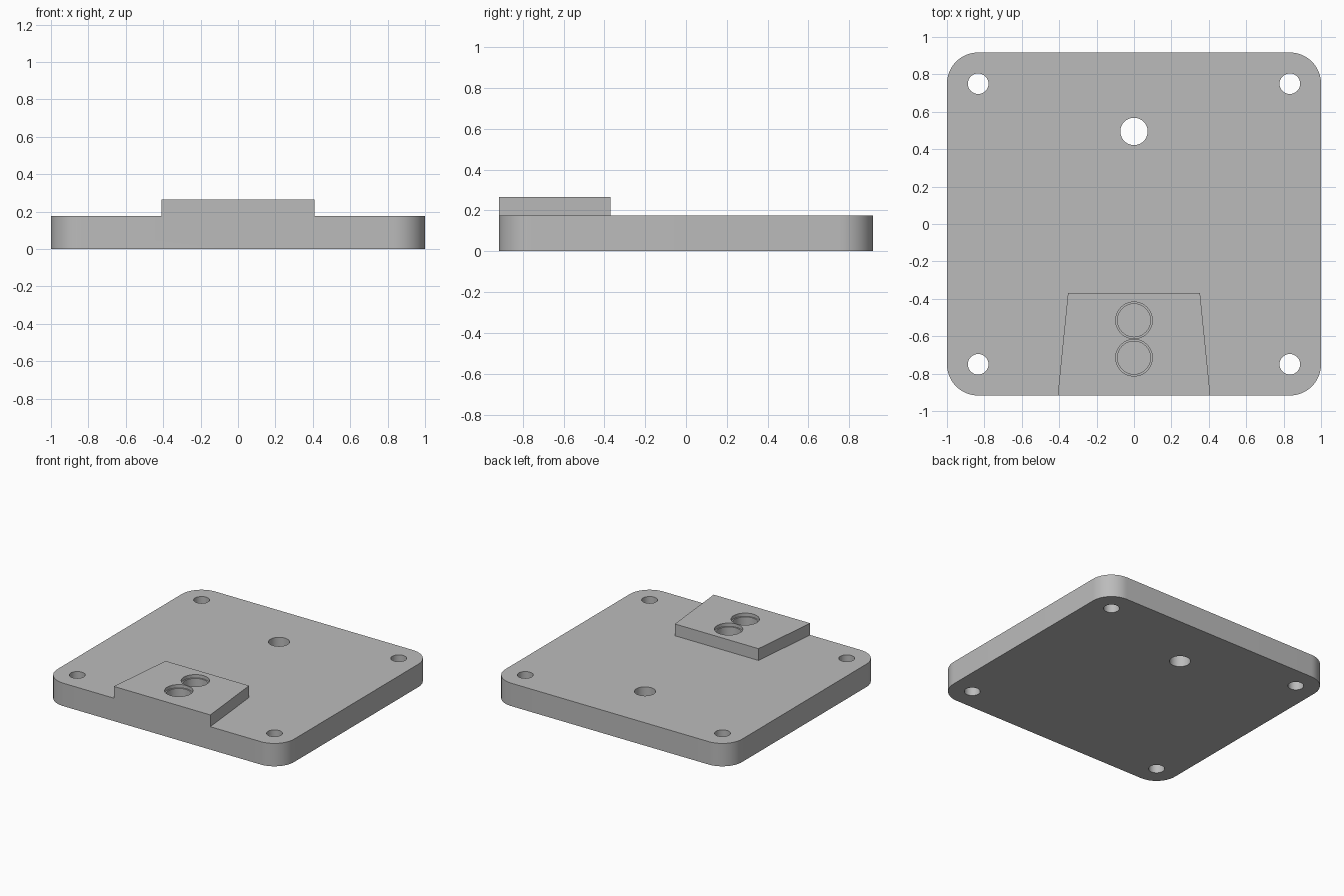
import bpy, bmesh, math

if "Cube" in bpy.data.objects:
    bpy.data.objects.remove(bpy.data.objects["Cube"])

grey = bpy.data.materials.new("plain grey")
grey.diffuse_color = (0.5, 0.5, 0.5, 1)
grey.use_nodes = True
grey.node_tree.nodes["Principled BSDF"].inputs["Base Color"].default_value = grey.diffuse_color

HALF_X, HALF_Y, PLATE_TOP, BLOCK_TOP = 1.0, 0.917, 0.175, 0.265
HOLE_X, HOLE_Y = 0.833, 0.75
CORNER = 0.167


def prism(name, outline, z0, z1):
    """Extrude a closed counter-clockwise outline from z0 to z1."""
    bm = bmesh.new()
    base = bm.faces.new([bm.verts.new((x, y, z0)) for x, y in outline])
    top = bmesh.ops.extrude_face_region(bm, geom=[base])["geom"]
    for v in top:
        if isinstance(v, bmesh.types.BMVert):
            v.co.z = z1
    bmesh.ops.recalc_face_normals(bm, faces=bm.faces)
    mesh = bpy.data.meshes.new(name)
    bm.to_mesh(mesh)
    bm.free()
    mesh.materials.append(grey)
    obj = bpy.data.objects.new(name, mesh)
    bpy.context.collection.objects.link(obj)
    return obj


def arc(cx, cy, r, start, sweep, n):
    return [(cx + r * math.cos(start + sweep * i / n),
             cy + r * math.sin(start + sweep * i / n)) for i in range(n + 1)]


def combine(target, tool, operation):
    """Apply a boolean and remove the tool."""
    mod = target.modifiers.new(operation.lower(), "BOOLEAN")
    mod.operation, mod.solver, mod.object = operation, "EXACT", tool
    bpy.context.view_layer.objects.active = target
    bpy.ops.object.modifier_apply(modifier=mod.name)
    bpy.data.objects.remove(tool)


def drill(target, x, y, r, z0, z1):
    ring = arc(x, y, r, 0, math.tau, 48)[:-1]
    combine(target, prism("drill", ring, z0, z1), "DIFFERENCE")


# Base plate with rounded corners
outline = []
for i, (sx, sy) in enumerate([(1, 1), (-1, 1), (-1, -1), (1, -1)]):
    outline += arc(sx * (HALF_X - CORNER), sy * (HALF_Y - CORNER),
                   CORNER, i * math.pi / 2, math.pi / 2, 16)
plate = prism("mounting_plate", outline, 0, PLATE_TOP)

# Raised tapered block, flush with the front edge
block = prism("raised_block", [(-0.408, -HALF_Y), (0.408, -HALF_Y),
                               (0.353, -0.37), (-0.353, -0.37)], 0.05, BLOCK_TOP)
combine(plate, block, "UNION")

# Corner screw holes and the larger through hole
for sx in (-1, 1):
    for sy in (-1, 1):
        drill(plate, sx * HOLE_X, sy * HOLE_Y, 0.055, -0.1, 0.4)
drill(plate, 0, 0.495, 0.073, -0.1, 0.4)

# Two blind stepped pockets in the block
for y in (-0.515, -0.715):
    drill(plate, 0, y, 0.098, BLOCK_TOP - 0.025, 0.4)
    drill(plate, 0, y, 0.088, 0.12, 0.4)

# Smooth the round walls, keep the edges sharp
bpy.ops.object.select_all(action="DESELECT")
plate.select_set(True)
bpy.context.view_layer.objects.active = plate
bpy.ops.object.shade_smooth_by_angle(angle=math.radians(30))
